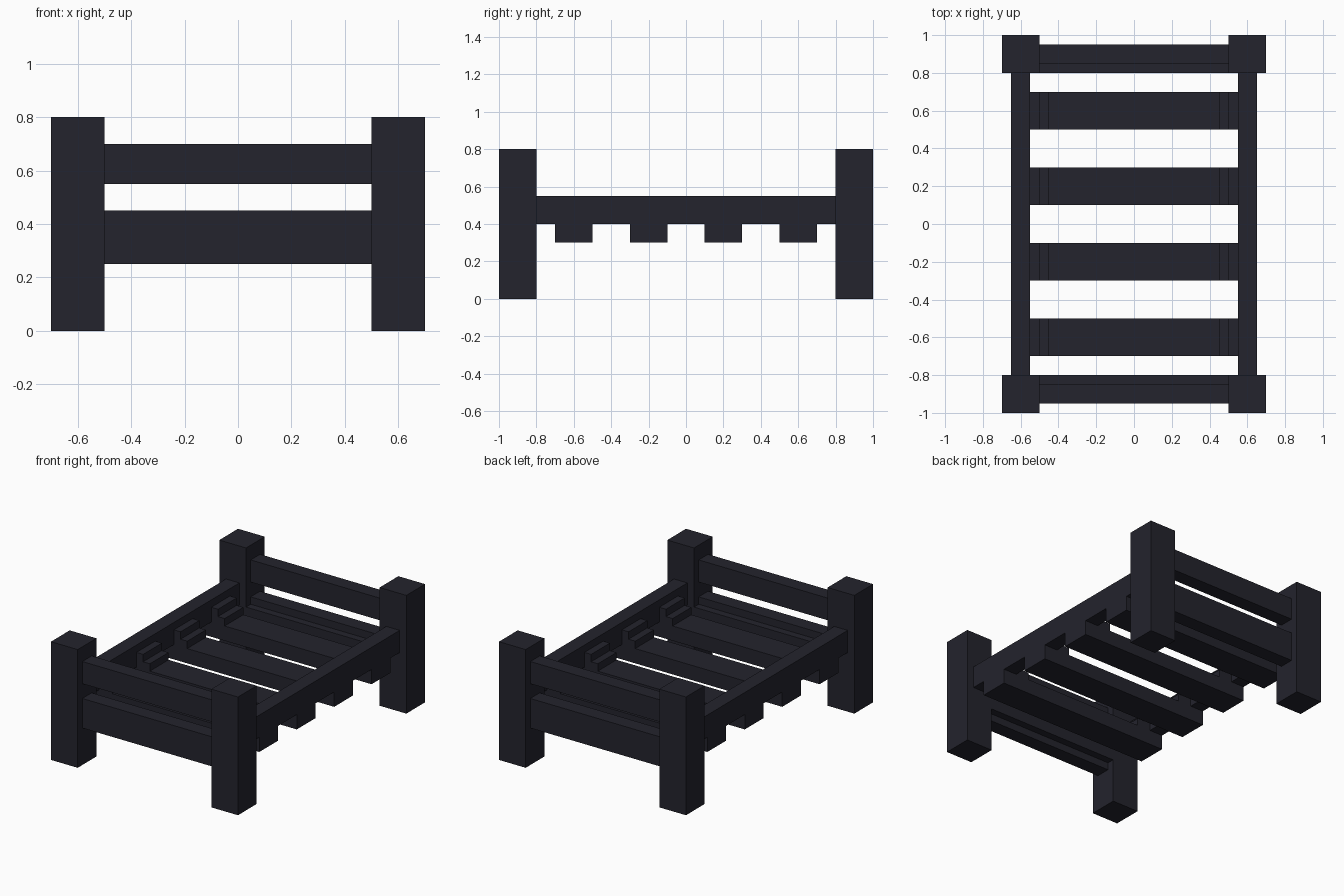
import bpy

if "Cube" in bpy.data.objects:
    bpy.data.objects.remove(bpy.data.objects["Cube"])

paint = bpy.data.materials.new("dark_navy_paint")
paint.diffuse_color = (0.017, 0.017, 0.026, 1)
paint.use_nodes = True
paint.node_tree.nodes["Principled BSDF"].inputs["Base Color"].default_value = paint.diffuse_color


def box(name, x, y, z):
    """Box from (min, max) ranges on each axis."""
    pts = [(a, b, c) for a in x for b in y for c in z]
    faces = [(0, 1, 3, 2), (4, 6, 7, 5), (0, 4, 5, 1),
             (2, 3, 7, 6), (0, 2, 6, 4), (1, 5, 7, 3)]
    me = bpy.data.meshes.new(name)
    me.from_pydata(pts, [], faces)
    me.materials.append(paint)
    ob = bpy.data.objects.new(name, me)
    bpy.context.collection.objects.link(ob)
    return ob


def span(sign, a, b):
    """Range a..b, mirrored to the negative side when sign is -1."""
    return tuple(sorted((sign * a, sign * b)))


# Corner posts
for sx in (-1, 1):
    for sy in (-1, 1):
        box("corner_post", span(sx, 0.5, 0.7), span(sy, 0.8, 1.0), (0, 0.8))

# End boards with a ledger strip on the inner side
for sy in (-1, 1):
    box("upper_end_board", (-0.5, 0.5), span(sy, 0.85, 0.95), (0.55, 0.7))
    box("lower_end_board", (-0.5, 0.5), span(sy, 0.85, 0.95), (0.25, 0.45))
    box("end_ledger", (-0.5, 0.5), span(sy, 0.8, 0.85), (0.3, 0.4))

# Side rails
for sx in (-1, 1):
    box("side_rail", span(sx, 0.55, 0.65), (-0.8, 0.8), (0.4, 0.55))

# Slats with stepped brackets against the rails
for yc in (-0.6, -0.2, 0.2, 0.6):
    y = (yc - 0.1, yc + 0.1)
    box("slat", (-0.65, 0.65), y, (0.3, 0.4))
    for sx in (-1, 1):
        box("bracket_tall_step", span(sx, 0.5, 0.55), y, (0.4, 0.5))
        box("bracket_low_step", span(sx, 0.45, 0.5), y, (0.4, 0.45))
